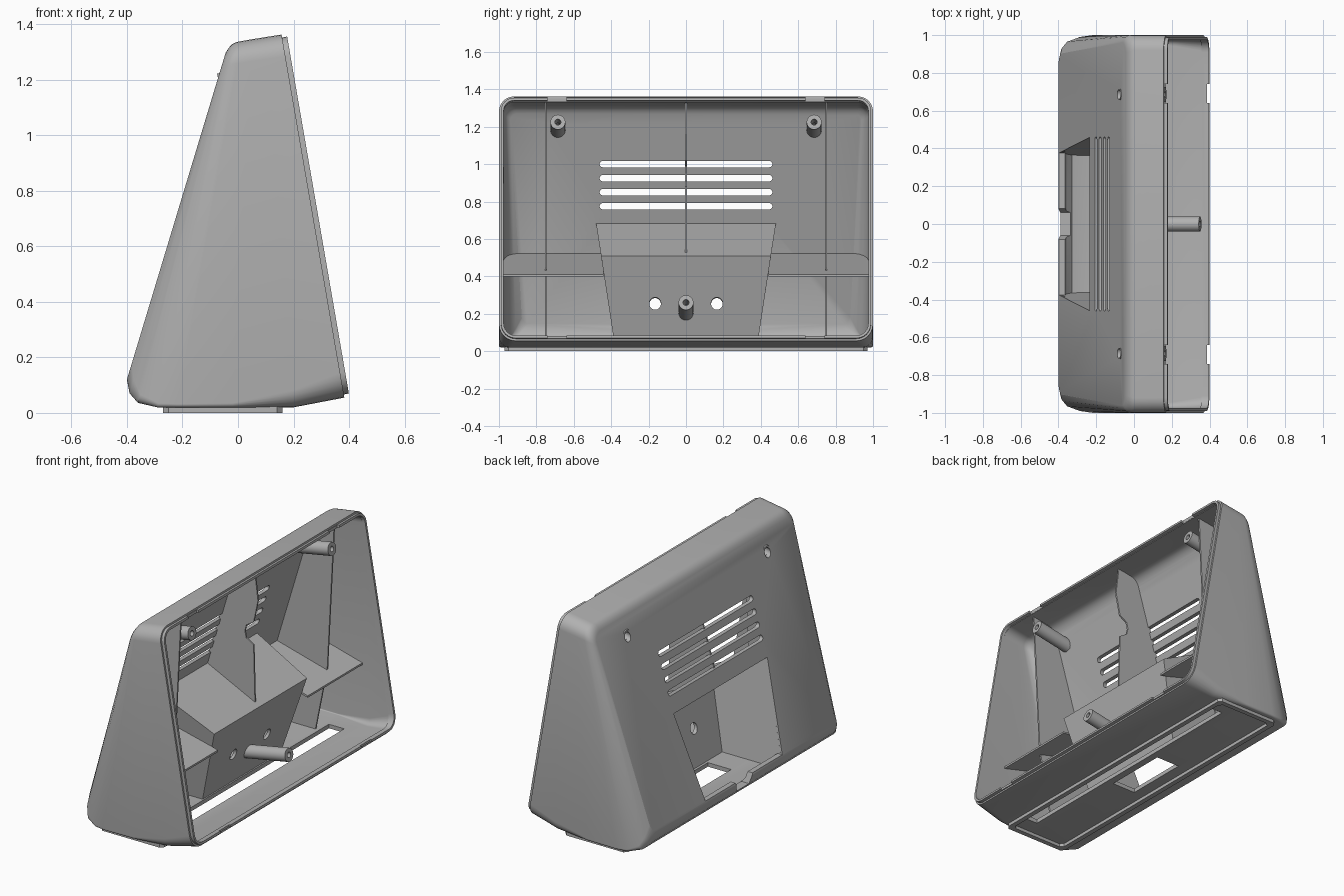
import bpy, bmesh, math
from mathutils import Vector, Matrix

if "Cube" in bpy.data.objects:
    bpy.data.objects.remove(bpy.data.objects["Cube"])

grey = bpy.data.materials.new("plain_grey")
grey.use_nodes = True
COLOUR = (0.44, 0.44, 0.44, 1)
grey.diffuse_color = COLOUR
grey.node_tree.nodes["Principled BSDF"].inputs["Base Color"].default_value = COLOUR


def finish(name, bm):
    bmesh.ops.recalc_face_normals(bm, faces=bm.faces[:])
    me = bpy.data.meshes.new(name)
    bm.to_mesh(me)
    bm.free()
    me.materials.append(grey)
    ob = bpy.data.objects.new(name, me)
    bpy.context.collection.objects.link(ob)
    return ob


def activate(ob):
    bpy.ops.object.select_all(action='DESELECT')
    ob.select_set(True)
    bpy.context.view_layer.objects.active = ob


def boolean(ob, other, op='DIFFERENCE', keep=False):
    mod = ob.modifiers.new("bool", 'BOOLEAN')
    mod.operation, mod.solver, mod.object = op, 'EXACT', other
    activate(ob)
    bpy.ops.object.modifier_apply(modifier=mod.name)
    if not keep:
        bpy.data.objects.remove(other)


def loft(name, rings):
    bm = bmesh.new()
    loops = [[bm.verts.new(p) for p in ring] for ring in rings]
    n = len(loops[0])
    for a, b in zip(loops, loops[1:]):
        for i in range(n):
            j = (i + 1) % n
            bm.faces.new((a[i], a[j], b[j], b[i]))
    bm.faces.new(loops[0])
    bm.faces.new(loops[-1])
    return finish(name, bm)


def prism(name, outline, axis, lo, hi):
    """Extrude a 2D outline along one axis; outline uses the other two in order."""
    def place(p, d):
        v = list(p)
        v.insert(axis, d)
        return v
    return loft(name, [[place(p, d) for p in outline] for d in (lo, hi)])


def box(name, x, y, z):
    return prism(name, [(x[0], y[0]), (x[1], y[0]), (x[1], y[1]), (x[0], y[1])], 2, *z)


def rod(name, start, end, r):
    a, b = Vector(start), Vector(end)
    bm = bmesh.new()
    mat = Matrix.Translation((a + b) / 2) @ (b - a).to_track_quat('Z', 'Y').to_matrix().to_4x4()
    bmesh.ops.create_cone(bm, cap_ends=True, segments=32, radius1=r, radius2=r,
                          depth=(b - a).length, matrix=mat)
    return finish(name, bm)


def smooth(ob, angle=28):
    activate(ob)
    bpy.ops.object.shade_smooth_by_angle(angle=math.radians(angle))


# Slanted sections from back panel to opening:
# bottom x, z; top x, z; half width bottom, top; corner radius bottom, top
SECTIONS = [
    (-.40, .12, -.045, 1.295, .90, .965, .06, .06),
    (-.39, .07, -.035, 1.312, .935, .98, .05, .07),
    (-.36, .036, -.022, 1.327, .965, .992, .03, .08),
    (-.29, .02, -.005, 1.335, .99, 1, .015, .08),
    (-.22, .02, .01, 1.338, 1, 1, .012, .08),
    (-.02, .02, .05, 1.345, 1, 1, .015, .08),
    (.20, .02, .10, 1.353, 1, 1, .06, .08),
    (.383, .055, .157, 1.362, 1, 1, .09, .08),
]


def ring(sec, inset=0, dx=0, dz=0, steps=7):
    xb, zb, xt, zt, wb, wt, rb, rt = sec
    pts = []
    for corner in range(4):
        top, right = corner in (1, 2), corner in (0, 1)
        r = max((rt if top else rb) - inset, .006)
        for k in range(steps):
            a = math.radians(-90 + 90 * corner + 90 * k / (steps - 1))
            z = (zt - inset - r if top else zb + inset + r) + r * math.sin(a)
            f = (z - zb) / (zt - zb)
            w = wb + (wt - wb) * f - inset - r
            y = (w if right else -w) + r * math.cos(a)
            pts.append((xb + (xt - xb) * f + dx, y, z + dz))
    return pts


def solid(name, inset):
    return loft(name, [ring(s, inset, inset) for s in SECTIONS])


# Main shell, hollowed and open on one side
shell = loft("shell", [ring(s) for s in SECTIONS])
boolean(shell, solid("cavity", .025))
liner = solid("liner", .012)
liner.hide_render = True

# Pocket mouth, cable notch, vents and floor openings
mouth = [(-.376, .13), (.376, .13), (.458, .66), (-.458, .66)]
boolean(shell, prism("mouth", mouth, 0, -.6, -.15))
notch = [(-.06, .07), (.06, .07), (.09, .15), (-.09, .15)]
boolean(shell, prism("notch", notch, 0, -.6, -.33))
for z in (.775, .85, .925, 1.0):
    vent = []
    for k in range(18):
        side = 1 if k < 9 else -1
        a = math.radians(-90 + 22.5 * (k % 9) + (180 if side < 0 else 0))
        vent.append((side * .445 + .017 * math.cos(a), z + .017 * math.sin(a)))
    boolean(shell, prism("vent", vent, 0, -.5, .0))
boolean(shell, box("floor_slot", (.035, .14), (-.84, .84), (-.1, .1)))
boolean(shell, box("cable_hole", (-.17, -.01), (-.2, .2), (-.1, .1)))

# Screw posts with bores; the upper pair opens through the back panel
for side in (-1, 1):
    y = side * .685
    boolean(shell, rod("screw_hole", (-.2, y, 1.157), (0, y, 1.194), .026))
for name, y, start, end in (("right_post", -.685, (-.068, 1.182), (.165, 1.225)),
                            ("left_post", .685, (-.068, 1.182), (.165, 1.225)),
                            ("centre_post", 0, (.055, .205), (.35, .26))):
    a, b = Vector((start[0], y, start[1])), Vector((end[0], y, end[1]))
    post = rod(name, a, b, .04)
    base = a + (b - a) * (.5 if y == 0 else -.2)
    boolean(post, rod("bore", base, b + (b - a) * .1, .016))
    if y:
        boolean(post, rod("counterbore", a - (b - a) * .2, a + (b - a) * .5, .026))
    smooth(post)
smooth(shell)

# Stepped lip around the opening, with clip notches
front = SECTIONS[-1]
lip = loft("opening_lip", [ring(front, .011, -.02, -.004), ring(front, .011, .018, .004)])
boolean(lip, loft("lip_core", [ring(front, .025, -.05, -.01), ring(front, .025, .05, .01)]))
for side in (-1, 1):
    for x, z in ((.17, 1.35), (.395, .07)):
        y = side * .69
        boolean(lip, box("clip_gap", (x - .008, x + .05), (y - .05, y + .05), (z - .04, z + .04)))
smooth(lip)

# Rear cable pocket: sloped roof, front wall and flared sides
pocket_profile = [(-.27, .69), (.13, .5), (.0, .025), (-.42, .025)]
bm = bmesh.new()
sides = [[bm.verts.new((x, s * (.36 + .156 * (z - .03)), z)) for x, z in pocket_profile]
         for s in (-1, 1)]
for loop in sides:
    bm.faces.new(loop)
for i in (0, 1):
    bm.faces.new((sides[0][i], sides[0][i + 1], sides[1][i + 1], sides[1][i]))
pocket = finish("cable_pocket", bm)
# normals point away from the pocket interior
centre = Vector((-.15, 0, .3))
if sum((p.center - centre).dot(p.normal) for p in pocket.data.polygons) < 0:
    pocket.data.flip_normals()
mod = pocket.modifiers.new("thickness", 'SOLIDIFY')
mod.thickness, mod.offset, mod.use_even_offset = .02, 1, True
activate(pocket)
bpy.ops.object.modifier_apply(modifier=mod.name)
boolean(pocket, liner, 'INTERSECT', keep=True)
for side in (-1, 1):
    y = side * .165
    boolean(pocket, rod("wall_hole", (-.02, y, .236), (.2, y, .276), .031))

# Inner ribs and sloping shelves, trimmed to the shell
rib = [(-.1, 1.4), (.14, 1.4), (.09, .45), (.0, .0), (-.5, .0)]
centre_rib = [(-.1, 1.4), (.11, 1.4), (.14, 1.16), (.11, 1.02), (.06, .99), (.05, .95),
              (.06, .91), (.11, .88), (.12, .51), (-.26, .68), (-.3, .68)]
shelf = [(-.35, .549), (.17, .41), (.17, .398), (-.35, .537)]
parts = [prism("centre_rib", centre_rib, 1, -.005, .005)]
for side, label in ((-1, "right"), (1, "left")):
    parts.append(prism(label + "_rib", rib, 1, side * .745, side * .755))
    parts.append(prism(label + "_shelf", shelf, 1, side * .44, side * 1.05))
for part in parts:
    boolean(part, liner, 'INTERSECT', keep=True)
bpy.data.objects.remove(liner)


# Raised foot frame under the floor
def foot_outline(inset):
    x0, x1, y, c = -.27 + inset, .16 - inset, .97 - inset, .02
    return [(x0 + c, -y), (x1 - c, -y), (x1, c - y), (x1, y - c),
            (x1 - c, y), (x0 + c, y), (x0, y - c), (x0, c - y)]


foot = prism("foot_frame", foot_outline(0), 2, 0, .024)
boolean(foot, prism("foot_core", foot_outline(.03), 2, -.05, .1))
